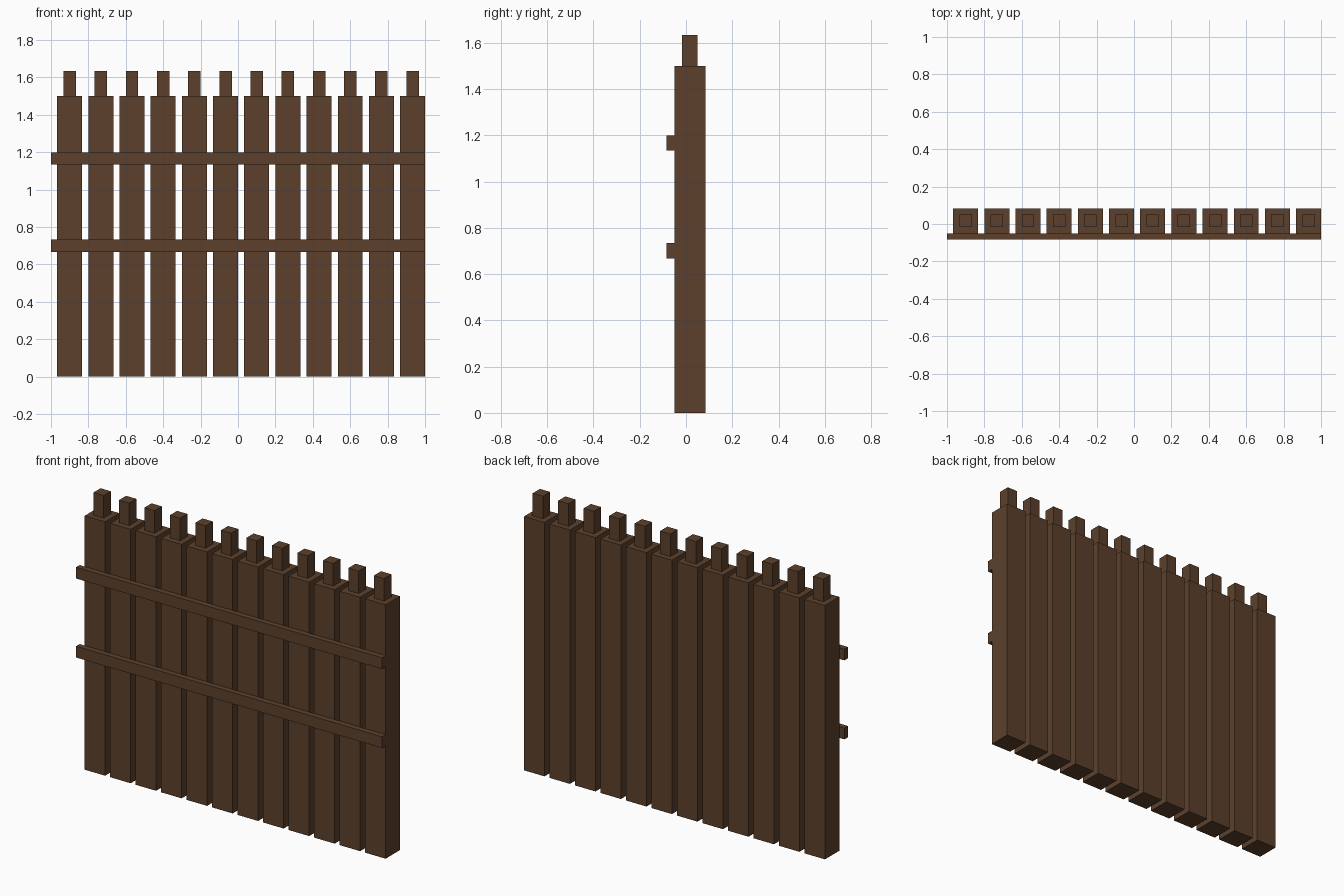
import bpy

POSTS = 12
SPACING = 1 / 6
POST_WIDTH = 2 / 15
POST_HEIGHT = 1.5
POST_Y = 1 / 60

cube = bpy.data.objects.get("Cube")
if cube:
    bpy.data.objects.remove(cube, do_unlink=True)

# Dark brown timber
wood = bpy.data.materials.new("dark_brown_wood")
wood.use_nodes = True
colour = (0.107, 0.051, 0.025, 1)
wood.diffuse_color = colour
wood.node_tree.nodes["Principled BSDF"].inputs["Base Color"].default_value = colour


def box(name, x, y, bottom, size):
    """Add a box standing on the given height."""
    bpy.ops.mesh.primitive_cube_add(size=1, location=(x, y, bottom + size[2] / 2))
    obj = bpy.context.object
    obj.name = name
    obj.scale = size
    bpy.ops.object.transform_apply(location=False, rotation=False, scale=True)
    obj.data.materials.append(wood)
    return obj


# Square posts, each with a half-width peg on top
for i in range(POSTS):
    x = -0.9 + i * SPACING
    box(f"post_{i + 1}", x, POST_Y, 0, (POST_WIDTH, POST_WIDTH, POST_HEIGHT))
    box(f"post_peg_{i + 1}", x, POST_Y, POST_HEIGHT,
        (POST_WIDTH / 2, POST_WIDTH / 2, POST_WIDTH))

# Horizontal rails across the front
for name, bottom in (("lower_rail", 2 / 3), ("upper_rail", 17 / 15)):
    box(name, 0, -1 / 15, bottom, (2, 1 / 30, 1 / 15))
